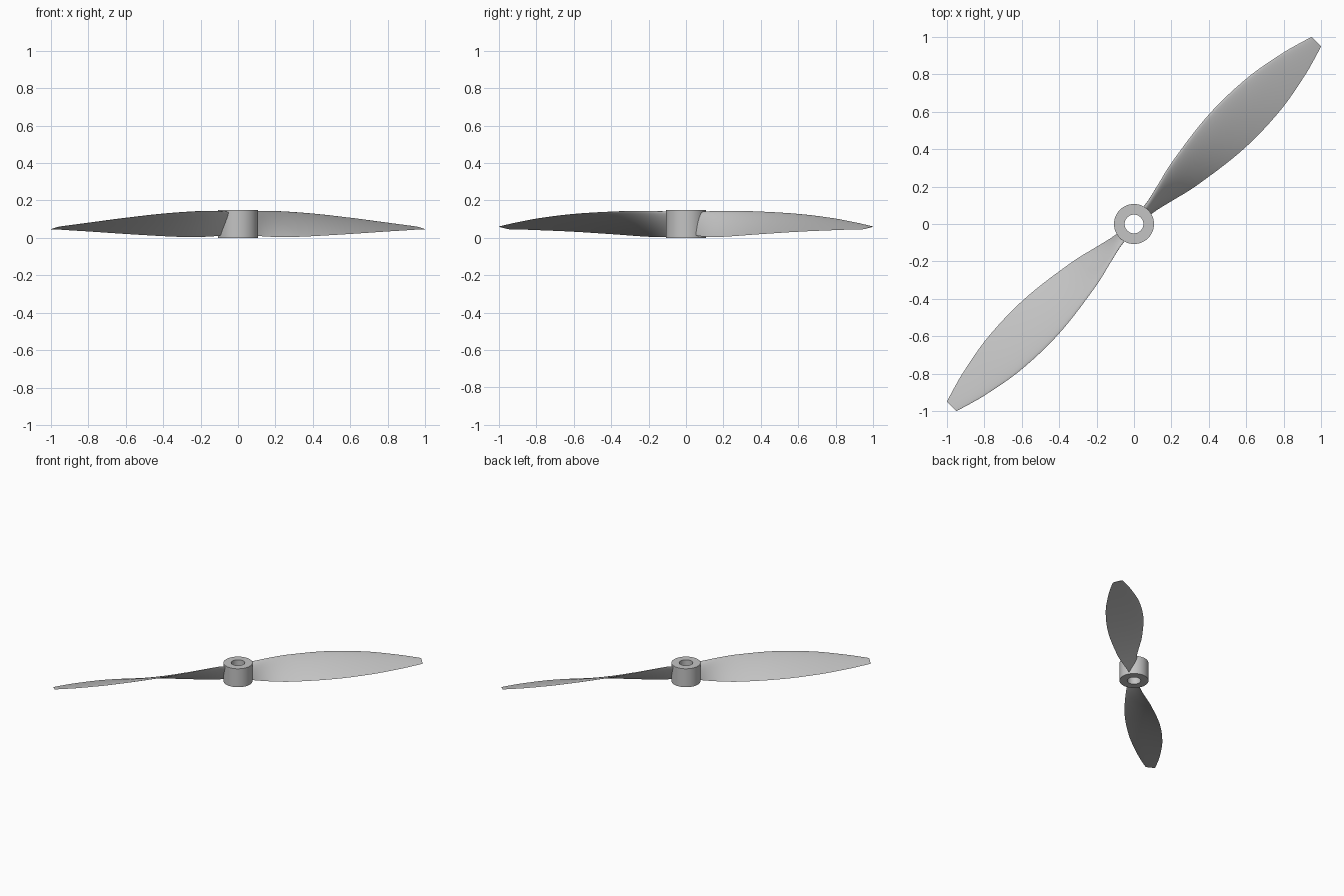
import bpy, bmesh, math
from mathutils import Vector

if "Cube" in bpy.data.objects:
    bpy.data.objects.remove(bpy.data.objects["Cube"])

grey = bpy.data.materials.new("light_grey")
grey.use_nodes = True
grey.diffuse_color = (0.55, 0.55, 0.55, 1)
grey.node_tree.nodes["Principled BSDF"].inputs["Base Color"].default_value = (0.55, 0.55, 0.55, 1)


def finish(bm, name, angle):
    bmesh.ops.recalc_face_normals(bm, faces=bm.faces)
    mesh = bpy.data.meshes.new(name)
    bm.to_mesh(mesh)
    bm.free()
    mesh.materials.append(grey)
    obj = bpy.data.objects.new(name, mesh)
    bpy.context.collection.objects.link(obj)
    bpy.ops.object.select_all(action='DESELECT')
    obj.select_set(True)
    bpy.context.view_layer.objects.active = obj
    bpy.ops.object.shade_smooth_by_angle(angle=math.radians(angle))
    return obj


def loft(bm, rings, closed=False):
    pairs = zip(rings, rings[1:] + rings[:1]) if closed else zip(rings, rings[1:])
    for a, b in pairs:
        for i in range(len(a)):
            j = (i + 1) % len(a)
            bm.faces.new((a[i], a[j], b[j], b[i]))


def sample(stations, r):
    # Smooth interpolation through the stations (Catmull-Rom)
    k = max(i for i in range(len(stations) - 1) if stations[i][0] <= r or i == 0)
    p1, p2 = stations[k], stations[k + 1]
    p0, p3 = stations[max(k - 1, 0)], stations[min(k + 2, len(stations) - 1)]
    d = p2[0] - p1[0]
    t = (r - p1[0]) / d
    out = []
    for c in range(1, len(p1)):
        m1 = (p2[c] - p0[c]) / (p2[0] - p0[0]) * d
        m2 = (p3[c] - p1[c]) / (p3[0] - p1[0]) * d
        out.append((2*t**3 - 3*t*t + 1) * p1[c] + (t**3 - 2*t*t + t) * m1
                   + (3*t*t - 2*t**3) * p2[c] + (t**3 - t*t) * m2)
    return out


# Hub: a ring with a shaft hole
SEG = 64
bm = bmesh.new()
rings = [[bm.verts.new((rad * math.cos(2 * math.pi * i / SEG), rad * math.sin(2 * math.pi * i / SEG), z))
          for i in range(SEG)]
         for rad, z in ((0.107, 0), (0.107, 0.15), (0.05, 0.15), (0.05, 0))]
loft(bm, rings, closed=True)
finish(bm, "hub", 30)

# Blade stations: radius, half width, half height, centre height, thickness
STATIONS = [
    (0.075, 0.025, 0.060, 0.076, 0.060),
    (0.14, 0.034, 0.066, 0.075, 0.050),
    (0.23, 0.056, 0.069, 0.074, 0.040),
    (0.38, 0.091, 0.068, 0.074, 0.033),
    (0.70, 0.131, 0.054, 0.074, 0.027),
    (0.98, 0.124, 0.036, 0.069, 0.021),
    (1.20, 0.086, 0.020, 0.061, 0.014),
    (1.32, 0.054, 0.011, 0.056, 0.010),
    (1.379, 0.035, 0.007, 0.053, 0.006),
]
ALONG = Vector((1, 1, 0)).normalized()
ACROSS = Vector((-1, 1, 0)).normalized()
UP = Vector((0, 0, 1))
N = 14   # points along each side of the section
ROWS = 40


def airfoil(s):
    # Half thickness with a round nose at s = 0 and a thin trailing edge at s = 1
    return 2.6 * (0.2969 * math.sqrt(s) - 0.126 * s - 0.3516 * s**2 + 0.2843 * s**3 - 0.1036 * s**4) * 1.9


def section(bm, r):
    half, rise, mid, thick = sample(STATIONS, r)
    chord = (ACROSS * half + UP * rise)
    normal = chord.cross(ALONG).normalized()
    if normal.z < 0:
        normal = -normal
    spread = [0.5 * (1 - math.cos(math.pi * i / N)) for i in range(N + 1)]
    path = [(s, 0.72) for s in spread] + [(s, -0.28) for s in spread[-2:0:-1]]
    centre = ALONG * r + UP * mid
    return [bm.verts.new(centre + chord * (1 - 2 * s) + normal * (airfoil(s) * side * thick))
            for s, side in path]


# Two twisted blades, half a turn apart
for name, turn in (("back_left_blade", 0), ("front_right_blade", math.pi)):
    bm = bmesh.new()
    r0, r1 = STATIONS[0][0], STATIONS[-1][0]
    rows = [section(bm, r0 + (r1 - r0) * i / ROWS) for i in range(ROWS + 1)]
    loft(bm, rows)
    bm.faces.new(rows[0])
    bm.faces.new(rows[-1])
    finish(bm, name, 40).rotation_euler.z = turn
